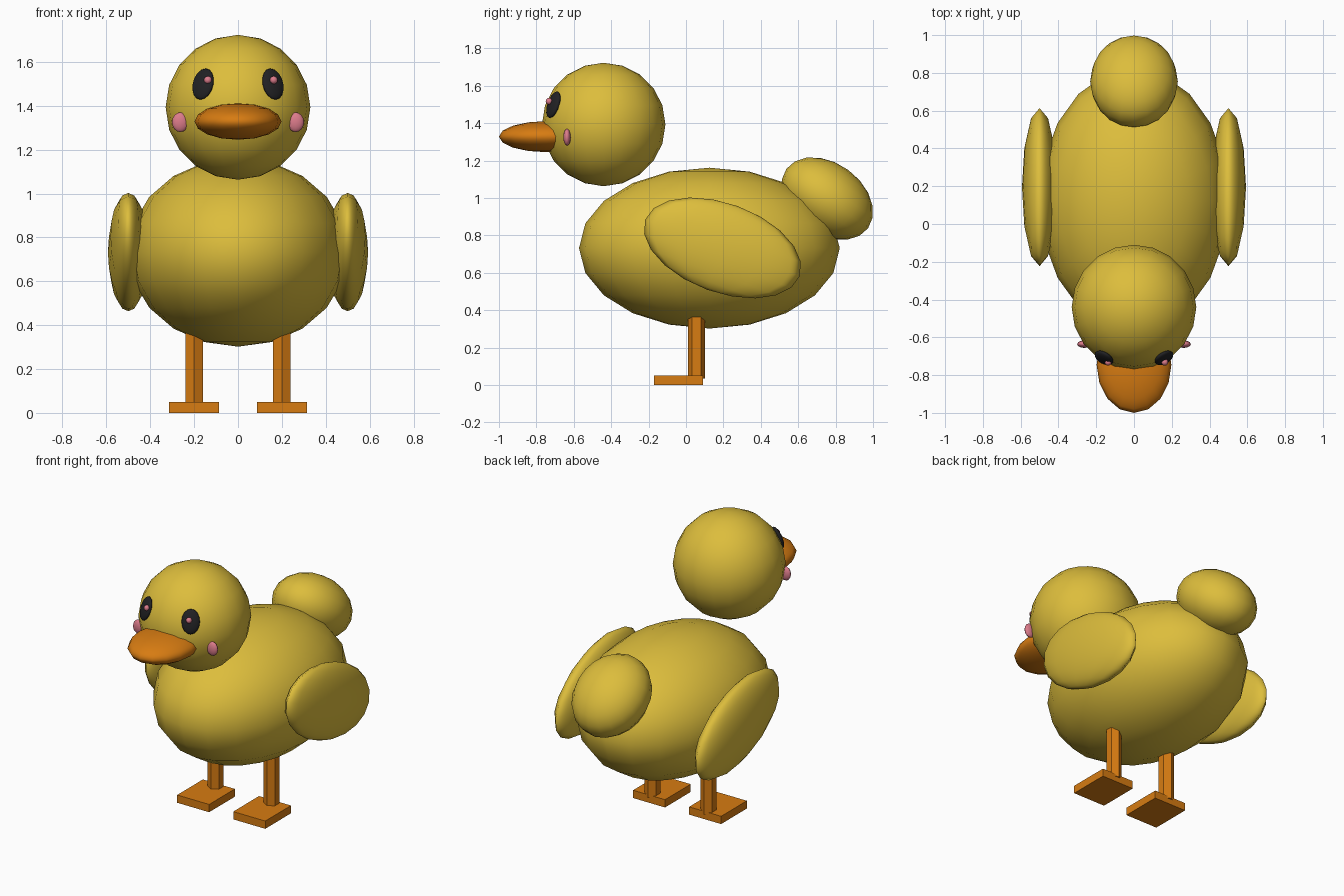
import bpy, math
from mathutils import Vector

if "Cube" in bpy.data.objects:
    bpy.data.objects.remove(bpy.data.objects["Cube"])


def material(name, rgb):
    m = bpy.data.materials.new(name)
    m.diffuse_color = (*rgb, 1)
    m.use_nodes = True
    m.node_tree.nodes["Principled BSDF"].inputs["Base Color"].default_value = m.diffuse_color
    return m


yellow = material("duckling yellow", (0.72, 0.51, 0.045))
orange = material("orange", (0.68, 0.20, 0.006))
black = material("soft black", (0.015, 0.015, 0.017))
pink = material("pink", (0.72, 0.20, 0.26))


def finish(name, mat, smooth=None):
    ob = bpy.context.object
    ob.name = name
    ob.data.materials.append(mat)
    if smooth:
        bpy.ops.object.shade_smooth_by_angle(angle=math.radians(smooth))
    return ob


def ball(name, mat, loc, size, rot=(0, 0, 0), segs=20, rings=10, smooth=40):
    """Ellipsoid given by its centre and half sizes."""
    bpy.ops.mesh.primitive_uv_sphere_add(segments=segs, ring_count=rings,
                                         radius=1, location=loc, rotation=rot)
    bpy.context.object.scale = size
    return finish(name, mat, smooth)


# Body, head and tail
HEAD = Vector((0, -0.44, 1.393))
R = 0.33
ball("body", yellow, (0, 0.125, 0.732), (0.50, 0.697, 0.43))
ball("head", yellow, HEAD, (R, R, R))
ball("tail", yellow, (0, 0.755, 0.997), (0.232, 0.27, 0.19),
     (math.radians(-36), 0, 0))

# Beak, with a crease at mid height
ball("beak", orange, (0, -0.745, 1.328), (0.198, 0.255, 0.083),
     segs=16, rings=8, smooth=30)

for side, s in (("left", -1), ("right", 1)):
    # Wing, front end raised
    ball(side + "_wing", yellow, (0.5 * s, 0.195, 0.733), (0.093, 0.44, 0.238),
         (math.radians(-20), 0, 0), segs=12, rings=10, smooth=45)

    # Eye lying flat on the head, with a small highlight
    normal = Vector((0.158 * s, -0.267, 0.105)).normalized()
    turn = normal.to_track_quat('Z', 'Y').to_euler()
    ball(side + "_eye", black, HEAD + normal * R, (0.054, 0.075, 0.022),
         turn, segs=16, rings=8)
    ball(side + "_eye_highlight", pink, (0.15 * s + 0.013, -0.732, 1.517),
         (0.018, 0.018, 0.018), segs=12, rings=8)

    # Cheek
    ball(side + "_cheek", pink, (0.263 * s, -0.636, 1.325),
         (0.038, 0.02, 0.045), segs=12, rings=8)

    # Six-sided leg and flat foot
    bpy.ops.mesh.primitive_cylinder_add(vertices=6, radius=0.046, depth=0.33,
                                        location=(0.2 * s, 0.056, 0.2))
    finish(side + "_leg", orange)
    bpy.ops.mesh.primitive_cube_add(size=1, location=(0.2 * s, -0.04, 0.025))
    bpy.context.object.scale = (0.228, 0.262, 0.05)
    finish(side + "_foot", orange)
